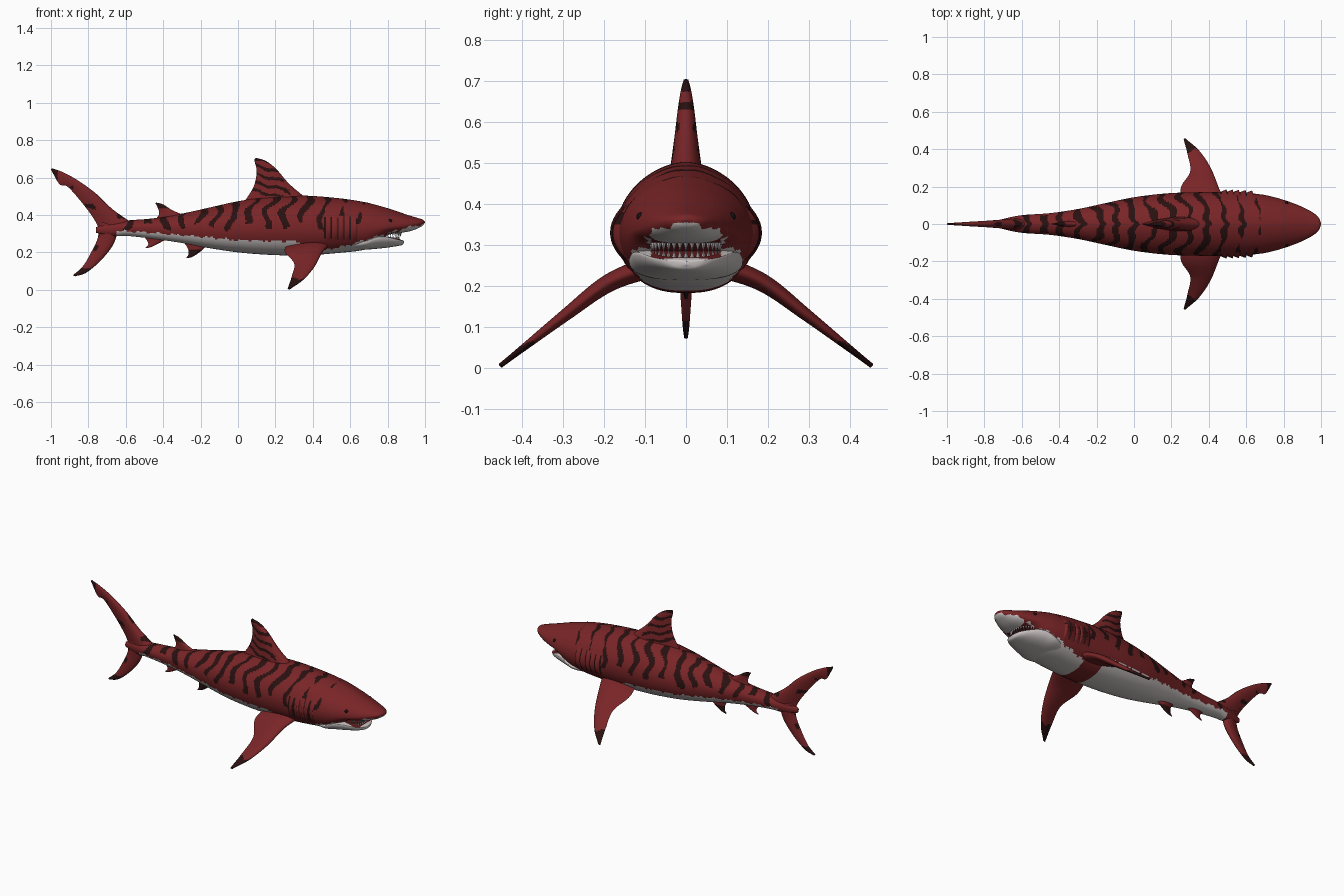
import bpy, bmesh, math
from mathutils import Vector, noise

if "Cube" in bpy.data.objects:
    bpy.data.objects.remove(bpy.data.objects["Cube"])

# ---------- colours ----------
MATS = []
for mat_name, col in [("brick_red", (0.19, 0.018, 0.02)), ("dark_stripe", (0.022, 0.005, 0.005)),
                      ("belly_white", (0.60, 0.56, 0.55)), ("mouth_red", (0.13, 0.012, 0.014)),
                      ("eye_black", (0.006, 0.005, 0.005))]:
    m = bpy.data.materials.new(mat_name)
    m.diffuse_color = (*col, 1)
    m.use_nodes = True
    m.node_tree.nodes["Principled BSDF"].inputs["Base Color"].default_value = m.diffuse_color
    MATS.append(m)
RED, DARK, WHITE, MOUTH, EYE = range(5)


# ---------- helpers ----------
def linear(table, x):
    """Piecewise straight lookup of y at x."""
    for (x0, y0), (x1, y1) in zip(table, table[1:]):
        if x <= x1:
            return y0 + (y1 - y0) * max(0, (x - x0) / (x1 - x0))
    return table[-1][1]


def smooth_row(rows, x):
    """Cubic interpolation of a station table, first column is x."""
    i = max(j for j in range(len(rows) - 1) if j == 0 or rows[j][0] <= x)
    a, b = rows[i], rows[i + 1]
    p, q = rows[max(i - 1, 0)], rows[min(i + 2, len(rows) - 1)]
    h = b[0] - a[0]
    t = (x - a[0]) / h
    out = []
    for k in range(1, len(a)):
        ma = (b[k] - p[k]) / (b[0] - p[0]) * h
        mb = (q[k] - a[k]) / (q[0] - a[0]) * h
        out.append((2*t**3 - 3*t*t + 1) * a[k] + (t**3 - 2*t*t + t) * ma
                   + (3*t*t - 2*t**3) * b[k] + (t**3 - t*t) * mb)
    return out


def spline(pts, t):
    """Smooth curve through the points, t from 0 to 1."""
    rows = [(i, *p) for i, p in enumerate(pts)]
    return Vector(smooth_row(rows, t * (len(pts) - 1)))


def skin(name, rings, colour):
    """Join closed rings into a smooth capped skin and colour its faces by rule."""
    bm = bmesh.new()
    loops = [[bm.verts.new(p) for p in ring] for ring in rings]
    n = len(loops[0])
    for a, b in zip(loops, loops[1:]):
        for i in range(n):
            bm.faces.new((a[i], a[(i + 1) % n], b[(i + 1) % n], b[i]))
    bm.faces.new(loops[0])
    bm.faces.new(loops[-1])
    bmesh.ops.recalc_face_normals(bm, faces=bm.faces)
    bm.normal_update()
    for f in bm.faces:
        f.smooth = True
        f.material_index = colour(f.calc_center_median(), f.normal)
    me = bpy.data.meshes.new(name)
    bm.to_mesh(me)
    bm.free()
    for m in MATS:
        me.materials.append(m)
    ob = bpy.data.objects.new(name, me)
    bpy.context.collection.objects.link(ob)
    return ob


def section(rows, x, n, up, down):
    """Cross-section from top, bottom, half width and height of greatest width."""
    zt, zb, w, zw = smooth_row(rows, x)
    ring = []
    for i in range(n):
        a = 2 * math.pi * i / n
        c, s = math.cos(a), math.sin(a)
        y = math.copysign(abs(c) ** (up if s > 0 else down), c) * max(w, 0.001)
        ring.append(Vector((x, y, zw + s * ((zt - zw) if s > 0 else (zw - zb)))))
    return ring


def fin(name, lead, trail, r0, r1, colour, normal=(0, 1, 0), nt=60, nu=26):
    """Blade lofted between a leading and a trailing edge curve."""
    nrm = Vector(normal).normalized()
    rings = []
    for i in range(nt + 1):
        t = i / nt
        a, b = spline(lead, t), spline(trail, t)
        th = r0 * (1 - t) ** 1.4 + r1
        ring = []
        for j in range(2 * nu):
            u = j / nu if j <= nu else 2 - j / nu
            u = u * u * (3 - 2 * u)
            side = 1 if j <= nu else -1
            ring.append(a.lerp(b, u) + nrm * side * th * math.sqrt(u) * (1 - u) / 0.385)
        rings.append(ring)
    return skin(name, rings, colour)


def flat(*pts):
    return [(x, 0, z) for x, z in pts]


# ---------- body ----------
BODY = [  # x, top, bottom, half width, height of greatest width
    (-0.76, 0.335, 0.305, 0.010, 0.32), (-0.68, 0.362, 0.286, 0.032, 0.325),
    (-0.60, 0.370, 0.288, 0.047, 0.33), (-0.45, 0.382, 0.272, 0.058, 0.33),
    (-0.30, 0.407, 0.250, 0.080, 0.33), (-0.15, 0.440, 0.222, 0.112, 0.33),
    (0.00, 0.473, 0.200, 0.143, 0.33), (0.18, 0.498, 0.186, 0.164, 0.335),
    (0.36, 0.503, 0.184, 0.170, 0.335), (0.55, 0.488, 0.198, 0.170, 0.33),
    (0.68, 0.468, 0.215, 0.158, 0.33), (0.74, 0.453, 0.245, 0.146, 0.33),
    (0.80, 0.436, 0.292, 0.129, 0.335), (0.86, 0.416, 0.303, 0.108, 0.342),
    (0.92, 0.396, 0.313, 0.082, 0.350), (0.97, 0.381, 0.332, 0.052, 0.357),
    (0.99, 0.374, 0.345, 0.030, 0.360), (1.00, 0.364, 0.360, 0.004, 0.362)]
BELLY = [(-0.76, 0), (-0.66, 0), (-0.65, 0.315), (-0.5, 0.308), (-0.2, 0.283), (0, 0.265),
         (0.33, 0.258), (0.335, 0), (0.425, 0), (0.45, 0.21), (0.6, 0.24), (0.7, 0.272),
         (0.8, 0.302), (0.9, 0.332), (1.0, 0.352)]
GILL_START, GILL_STEP, GILLS = 0.462, 0.034, 5


def gill(x, z):
    """Gill number fraction and strength at a point of the flank."""
    g = (x - GILL_START) / GILL_STEP
    inside = 0 < g < GILLS
    return g % 1, (max(0, 1 - ((z - 0.33) / 0.065) ** 2) if inside else 0)


def body_colour(c, n):
    x, y, z = c.x, abs(c.y), c.z
    if 0.73 < x < 0.865 and y < 0.085 and n.z < -0.5:
        return MOUTH
    if z < linear(BELLY, x) + 0.004 * math.sin(70 * x) + 0.003 * math.sin(173 * x):
        return WHITE
    frac, power = gill(x, z)
    if power > 0.15 and frac < 0.2:
        return DARK
    if -0.62 < x < 0.68 and z > 0.335 + 0.02 * math.sin(23 * x):
        wave = x + 0.45 * y + 0.014 * math.sin(45 * z + 9 * x) + 0.010 * math.sin(60 * y)
        limit = 0.42 + 0.75 * noise.noise(c * 10) + max(0, x - 0.45) * 2
        if power == 0 and math.sin(2 * math.pi * wave / 0.098) > limit:
            return DARK
    return RED


rings = []
for i in range(361):
    x = 1.0 - 1.76 * (1 - i / 360) ** 1.35
    ring = section(BODY, x, 88, 1.15, 0.8)
    for p in ring:
        frac, power = gill(x, p.z)
        p.y += math.copysign(0.015 * power * frac, p.y)
    rings.append(ring)
skin("body", rings, body_colour)

# ---------- lower jaw ----------
JAW = [(0.60, 0.250, 0.212, 0.110, 0.24), (0.68, 0.270, 0.214, 0.138, 0.255),
       (0.74, 0.288, 0.219, 0.133, 0.278), (0.79, 0.286, 0.224, 0.116, 0.282),
       (0.83, 0.277, 0.230, 0.094, 0.274), (0.86, 0.270, 0.235, 0.070, 0.267),
       (0.88, 0.265, 0.241, 0.040, 0.262), (0.887, 0.260, 0.252, 0.004, 0.257)]
skin("lower_jaw", [section(JAW, 0.887 - 0.287 * (1 - i / 50) ** 1.6, 48, 0.7, 0.8) for i in range(51)],
     lambda c, n: MOUTH if n.z > 0.6 and abs(c.y) < 0.085 and c.x < 0.868 else WHITE)

# ---------- teeth ----------
for name, cx, z, sign in (("upper_teeth", 0.785, 0.306, -1), ("lower_teeth", 0.775, 0.268, 1)):
    bm = bmesh.new()
    for k in range(17):
        a = math.radians(-80 + 10 * k)
        p = Vector((cx + 0.085 * math.cos(a), 0.085 * math.sin(a), z))
        tip = bm.verts.new(p + Vector((0, 0, 0.022 * sign)))
        base = [bm.verts.new(p + Vector((0.006 * math.cos(q), 0.006 * math.sin(q), 0)))
                for q in (0, math.pi / 2, math.pi, 3 * math.pi / 2)]
        for j in range(4):
            bm.faces.new((base[j], base[(j + 1) % 4], tip))
    bmesh.ops.recalc_face_normals(bm, faces=bm.faces)
    me = bpy.data.meshes.new(name)
    bm.to_mesh(me)
    bm.free()
    me.materials.append(MATS[WHITE])
    bpy.context.collection.objects.link(bpy.data.objects.new(name, me))

# ---------- eyes ----------
for side, label in ((-1, "right"), (1, "left")):
    edge = min(section(BODY, 0.815, 88, 1.15, 0.8), key=lambda p: abs(p.z - 0.368) + (p.y < 0))
    bpy.ops.mesh.primitive_uv_sphere_add(segments=16, ring_count=10, radius=0.010,
                                         location=(edge.x, side * (edge.y - 0.004), edge.z))
    eye = bpy.context.object
    eye.name = label + "_eye"
    eye.data.materials.append(MATS[EYE])
    bpy.ops.object.shade_smooth()


# ---------- fins ----------
def dorsal_colour(c, n):
    wave = c.z + 0.25 * c.x + 0.006 * math.sin(50 * c.x)
    edge = c.x < 0.29 - 0.55 * (c.z - 0.5)
    stripe = math.sin(2 * math.pi * wave / 0.045) > 0.35 + 0.6 * noise.noise(c * 14)
    return DARK if c.z > 0.688 or (stripe and edge and c.z > 0.5) else RED


def tail_colour(c, n):
    spot = noise.noise(Vector((c.x * 19, 3, c.z * 19))) > 0.36
    return DARK if c.x < -0.965 or c.z < 0.115 or spot else RED


def tip_colour(c, n):
    return DARK if c.z > 0.435 or c.z < 0.215 else RED


fin("dorsal_fin", flat((0.37, 0.485), (0.275, 0.565), (0.205, 0.645), (0.15, 0.688), (0.097, 0.705)),
    flat((0.03, 0.465), (0.083, 0.55), (0.10, 0.63), (0.09, 0.68), (0.088, 0.698)),
    0.034, 0.006, dorsal_colour)
fin("second_dorsal_fin", flat((-0.28, 0.395), (-0.35, 0.425), (-0.40, 0.456), (-0.436, 0.466)),
    flat((-0.45, 0.365), (-0.422, 0.405), (-0.43, 0.44), (-0.441, 0.462)), 0.014, 0.003, tip_colour, nt=30)
fin("pelvic_fin", flat((-0.16, 0.245), (-0.20, 0.205), (-0.24, 0.178), (-0.27, 0.168)),
    flat((-0.295, 0.262), (-0.268, 0.22), (-0.265, 0.19), (-0.277, 0.17)), 0.014, 0.003, tip_colour, nt=30)
fin("anal_fin", flat((-0.36, 0.285), (-0.42, 0.25), (-0.46, 0.23), (-0.488, 0.222)),
    flat((-0.51, 0.295), (-0.485, 0.26), (-0.48, 0.24), (-0.495, 0.225)), 0.012, 0.003, tip_colour, nt=30)
fin("tail_upper_lobe",
    flat((-0.57, 0.36), (-0.67, 0.43), (-0.76, 0.515), (-0.86, 0.587), (-0.94, 0.63), (-0.995, 0.65)),
    flat((-0.73, 0.29), (-0.765, 0.37), (-0.83, 0.46), (-0.91, 0.55), (-0.955, 0.565), (-1.0, 0.643)),
    0.026, 0.005, tail_colour)
fin("tail_lower_lobe",
    flat((-0.64, 0.33), (-0.665, 0.245), (-0.73, 0.16), (-0.81, 0.092), (-0.87, 0.072)),
    flat((-0.75, 0.37), (-0.748, 0.285), (-0.785, 0.20), (-0.83, 0.125), (-0.882, 0.078)),
    0.022, 0.005, tail_colour)

# ---------- paired pectoral fins ----------
LEAD = [(0.50, 0.08, 0.25), (0.455, 0.19, 0.207), (0.41, 0.30, 0.125), (0.35, 0.39, 0.055), (0.28, 0.452, 0.006)]
TRAIL = [(0.27, 0.08, 0.25), (0.25, 0.19, 0.205), (0.30, 0.28, 0.14), (0.287, 0.37, 0.07), (0.265, 0.455, 0.005)]
for side, label in ((-1, "right"), (1, "left")):
    fin(label + "_pectoral_fin", [(x, side * y, z) for x, y, z in LEAD],
        [(x, side * y, z) for x, y, z in TRAIL], 0.024, 0.006,
        lambda c, n: DARK if c.z < 0.06 + 0.006 * math.sin(90 * c.x) else RED, normal=(0, side * 0.62, 0.78))
